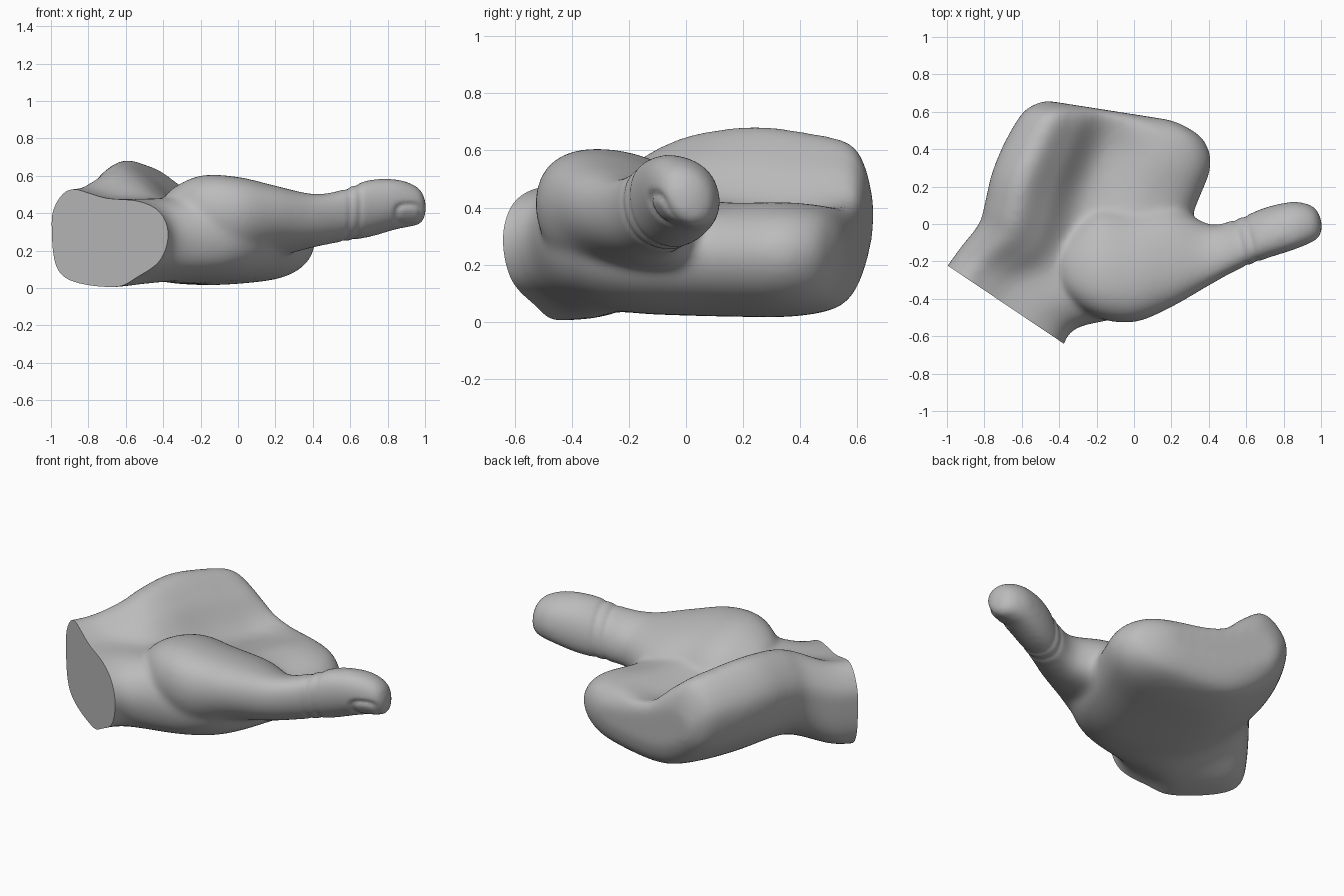
import bpy, bmesh, math
from mathutils import Vector

old = bpy.data.objects.get("Cube")
if old:
    bpy.data.objects.remove(old, do_unlink=True)


def spline(a, b, c, d, t):
    return b + 0.5 * t * (c - a + t * (2 * a - 5 * b + 4 * c - d + t * (3 * (b - c) + d - a)))


def resample(points, steps, closed):
    """Smooth curve through the given points."""
    n, out = len(points), []
    pick = (lambda i: points[i % n]) if closed else (lambda i: points[max(0, min(n - 1, i))])
    for i in range(n if closed else n - 1):
        for k in range(steps):
            out.append(spline(pick(i - 1), pick(i), pick(i + 1), pick(i + 2), k / steps))
    return out if closed else out + [points[-1]]


def loft(bm, rings):
    """Closed smooth skin through a row of rings."""
    rings = [resample(r, 6, True) for r in rings]
    rows = list(zip(*[resample(list(line), 6, False) for line in zip(*rings)]))
    verts = [[bm.verts.new(p) for p in row] for row in rows]
    n = len(verts[0])
    faces = [bm.faces.new(verts[0]), bm.faces.new(verts[-1])]
    for a, b in zip(verts, verts[1:]):
        for i in range(n):
            j = (i + 1) % n
            faces.append(bm.faces.new((a[i], a[j], b[j], b[i])))
    bmesh.ops.recalc_face_normals(bm, faces=faces)


def palm_ring(left, right, ridge, valley, mound, low, wrist=0):
    """Slice across the hand: outer ridge, hollow and index side; wrist rounds the lower corner."""
    left, right = Vector(left + (0,)), Vector(right + (0,))
    mix = lambda top, f: low + (top - low) * f
    shape = [(0, mix(ridge, .64)), (.045, mix(ridge, .87)), (.16, ridge),
             (.3, ridge * .62 + valley * .38), (.47, valley), (.75, mound),
             (.93, mix(mound, .87)), (1, mix(mound, .54 + .08 * wrist)),
             (.93, mix(mound, .18 + .14 * wrist)), (.74, low + .06 * wrist),
             (.35 + .18 * wrist, low), (.08, mix(ridge, .3 - .18 * wrist))]
    return [left.lerp(right, t) + Vector((0, 0, z)) for t, z in shape]


def thumb_ring(x, y, z, ry, rz):
    """Slightly squared oval slice leaning down towards the back."""
    ring = []
    for i in range(12):
        a = math.tau * i / 12
        c, s = (math.copysign(abs(f) ** .9, f) for f in (math.cos(a), math.sin(a)))
        ring.append(Vector((x, y + ry * c, z + rz * s - .22 * ry * c)))
    return ring


bm = bmesh.new()

# wrist and palm
loft(bm, [palm_ring(*s) for s in (
    ((-1.03, -.27), (-.39, -.7), .53, .48, .46, .003, 1),
    ((-.93, -.13), (-.31, -.56), .54, .48, .47, .01, .85),
    ((-.83, .0), (.03, -.47), .615, .48, .48, .04, .35),
    ((-.80, .1), (.21, -.28), .66, .45, .47, .042),
    ((-.76, .27), (.32, .06), .685, .41, .42, .035),
    ((-.69, .44), (.41, .3), .665, .39, .42, .035),
    ((-.6, .59), (.38, .44), .63, .41, .405, .06),
    ((-.53, .64), (.29, .515), .56, .42, .37, .115),
    ((-.47, .66), (.2, .555), .46, .38, .32, .2))])

# thumb and the mound at its base
loft(bm, [thumb_ring(*s) for s in (
    (-.41, -.2, .36, .07, .08), (-.36, -.21, .36, .18, .16),
    (-.2, -.2, .35, .3, .24), (0, -.215, .345, .31, .237),
    (.2, -.17, .355, .275, .18), (.4, -.165, .36, .165, .138),
    (.55, -.11, .385, .138, .135), (.7, -.05, .425, .138, .15),
    (.85, -.01, .448, .13, .13), (.95, .0, .44, .1, .105),
    (.99, -.01, .43, .065, .075), (1.005, -.015, .43, .02, .025))])

mesh = bpy.data.meshes.new("hand_cage")
bm.to_mesh(mesh)
bm.free()
hand = bpy.data.objects.new("hand", mesh)
bpy.context.collection.objects.link(hand)

# fuse the parts into one soft skin
remesh = hand.modifiers.new("fuse", 'REMESH')
remesh.mode = 'VOXEL'
remesh.voxel_size = .013
smooth = hand.modifiers.new("soften", 'SMOOTH')
smooth.factor = .5
smooth.iterations = 32
graph = bpy.context.evaluated_depsgraph_get()
skin = bpy.data.meshes.new_from_object(hand.evaluated_get(graph))
skin.name = "hand"
hand.modifiers.clear()
hand.data = skin

bm = bmesh.new()
bm.from_mesh(skin)
bm.normal_update()
moves = []
for v in bm.verts:
    x, y, z = v.co
    depth = 0
    # joint creases round the thumb
    if x > .45:
        for crease in (.565, .625):
            depth += .005 * math.exp(-((x - crease + .25 * (y + .08)) / .016) ** 2)
    # thumbnail: a flat plate with a sunken rim
    if x > .8 and v.normal.y < 0:
        r = (abs((x - .915) / .065) ** 3 + abs((z - .39) / .055) ** 3) ** (1 / 3)
        depth -= .012 * v.normal.y * math.exp(-((r - 1) / .25) ** 2)
    moves.append((v, v.normal * depth))
for v, move in moves:
    v.co -= move

# flat cut through the wrist
cut = bmesh.ops.bisect_plane(bm, geom=bm.verts[:] + bm.edges[:] + bm.faces[:],
                             plane_co=(-.68, -.435, 0), plane_no=(-.43, -.64, 0),
                             clear_outer=True)
rim = [e for e in cut["geom_cut"] if isinstance(e, bmesh.types.BMEdge)]
bmesh.ops.holes_fill(bm, edges=rim, sides=0)
bmesh.ops.recalc_face_normals(bm, faces=bm.faces[:])
bm.to_mesh(skin)
bm.free()

# plain grey clay
clay = bpy.data.materials.new("grey_clay")
clay.use_nodes = True
color = (.5, .5, .5, 1)
clay.diffuse_color = color
clay.node_tree.nodes["Principled BSDF"].inputs["Base Color"].default_value = color
skin.materials.clear()
skin.materials.append(clay)

bpy.context.view_layer.objects.active = hand
hand.select_set(True)
bpy.ops.object.shade_smooth_by_angle(angle=math.radians(40))
